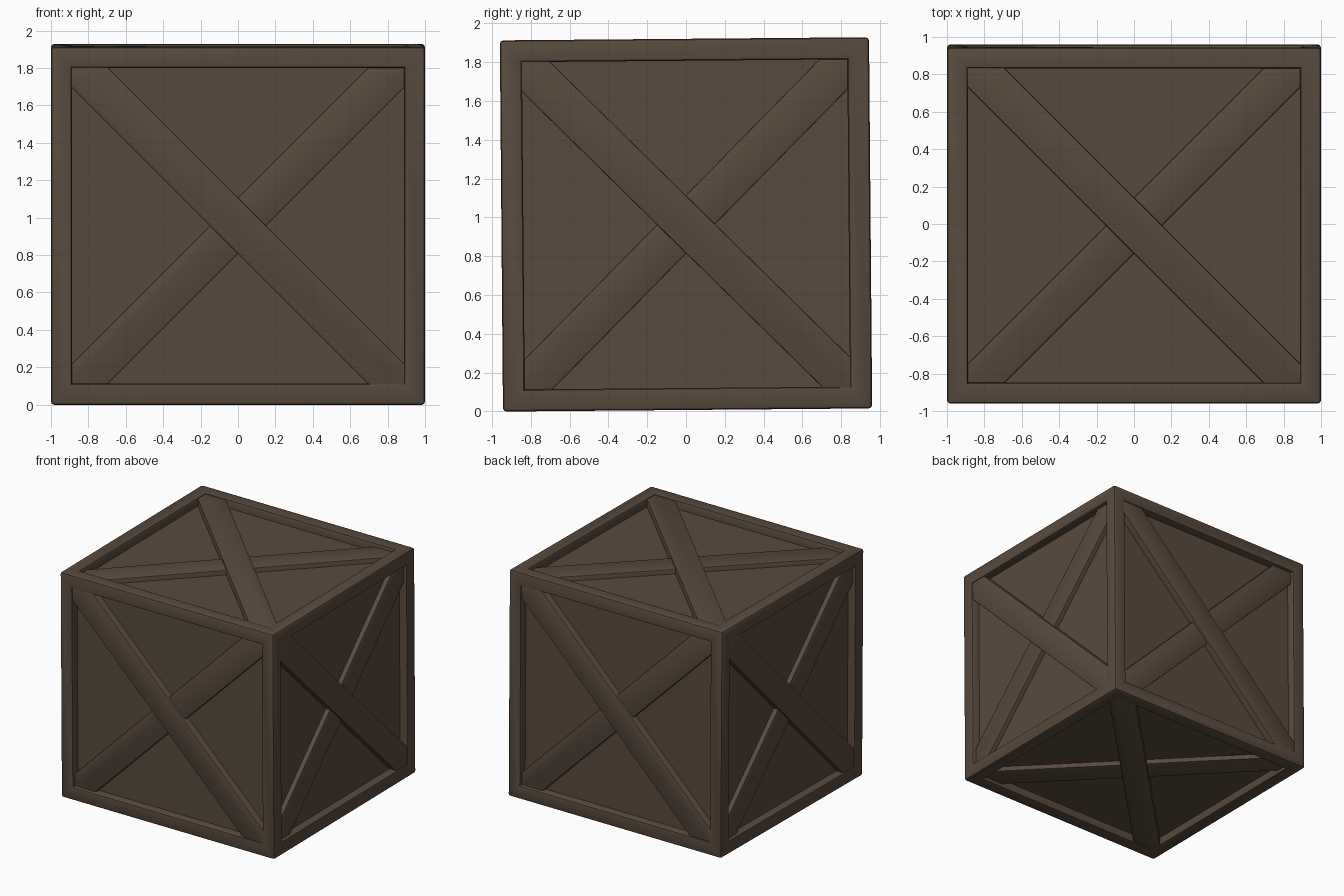
import bpy, bmesh, math
from mathutils import Matrix, Vector

if "Cube" in bpy.data.objects:
    bpy.data.objects.remove(bpy.data.objects["Cube"])

HX, HY, HZ = 1.0, 0.952, 0.957      # half sizes of the crate
RIM, DEPTH = 0.16, 0.07             # frame width and panel recess
TILT = Matrix.Translation((0, 0, 0.964)) @ Matrix.Rotation(0.0085, 4, 'X')

wood = bpy.data.materials.new("dark_brown_wood")
wood.diffuse_color = (0.1, 0.068, 0.047, 1)
wood.use_nodes = True
wood.node_tree.nodes["Principled BSDF"].inputs["Base Color"].default_value = wood.diffuse_color


def finish(name, bm):
    bmesh.ops.recalc_face_normals(bm, faces=bm.faces)
    me = bpy.data.meshes.new(name)
    bm.to_mesh(me)
    bm.free()
    me.materials.append(wood)
    ob = bpy.data.objects.new(name, me)
    bpy.context.collection.objects.link(ob)
    ob.matrix_world = TILT
    bpy.context.view_layer.objects.active = ob
    ob.select_set(True)
    bpy.ops.object.shade_smooth_by_angle(angle=math.radians(40))
    ob.select_set(False)
    return ob


# crate body: box with a recessed panel on every side
bm = bmesh.new()
bmesh.ops.create_cube(bm, size=2)
bmesh.ops.scale(bm, vec=(HX, HY, HZ), verts=bm.verts)
panels = list(bm.faces)
bmesh.ops.inset_individual(bm, faces=panels, thickness=RIM)
outer = [e for e in bm.edges if not any(f in panels for f in e.link_faces)
         and e.calc_face_angle(0) > 1]
res = [bmesh.ops.extrude_discrete_faces(bm, faces=[f])['faces'][0] for f in panels]
for f in res:
    n = f.normal.copy()
    bmesh.ops.translate(bm, vec=-n * DEPTH, verts=f.verts)
bm.normal_update()
mouth = [e for e in bm.edges if len(e.link_faces) == 2 and e.calc_face_angle_signed(0) > 1]
bmesh.ops.bevel(bm, geom=mouth, offset=0.018, segments=2, profile=0.5, affect='EDGES')
finish("crate_frame", bm)


def brace(name, origin, u, v, n, hu, hv, sign, height):
    """Diagonal board whose ends are clipped to run into the frame."""
    a, b, w = hu - 0.1, hv - 0.1, 0.15
    t = [(-a, a + w), (-a, a - w), (a, -a + w), (a, -a - w)]
    # clip the diagonal strip to the rectangle -a..a, -b..b
    pts = [(-a, b), (-(b - w), b), (a, w - a), (a, -b), (b - w, -b), (-a, a - w)]
    bm = bmesh.new()
    vs = [bm.verts.new(origin + u * (p * sign) + v * q - n * 0.02) for p, q in pts]
    f = bm.faces.new(vs)
    ex = bmesh.ops.extrude_face_region(bm, geom=[f])
    new = [g for g in ex['geom'] if isinstance(g, bmesh.types.BMVert)]
    bmesh.ops.translate(bm, vec=n * (height + 0.02), verts=new)
    bmesh.ops.recalc_face_normals(bm, faces=bm.faces)
    # soften the front edges
    top = [e for e in bm.edges if all(x in new for x in e.verts)]
    bmesh.ops.bevel(bm, geom=top, offset=0.008, segments=2, profile=0.5, affect='EDGES')
    finish(name, bm)


# crossed boards: per side name, right direction, up direction
X, Y, Z = Vector((1, 0, 0)), Vector((0, 1, 0)), Vector((0, 0, 1))
half = Vector((HX, HY, HZ))
for side, u, v in [("front", X, Z), ("right", Y, Z), ("back", -X, Z),
                   ("left", -Y, Z), ("top", X, Y), ("bottom", X, -Y)]:
    n = u.cross(v)
    size = lambda d: sum(abs(d[i]) * half[i] for i in range(3))
    o = n * (size(n) - DEPTH)
    brace(side + "_upper_brace", o, u, v, n, size(u), size(v), 1, 0.06)
    brace(side + "_lower_brace", o, u, v, n, size(u), size(v), -1, 0.04)
